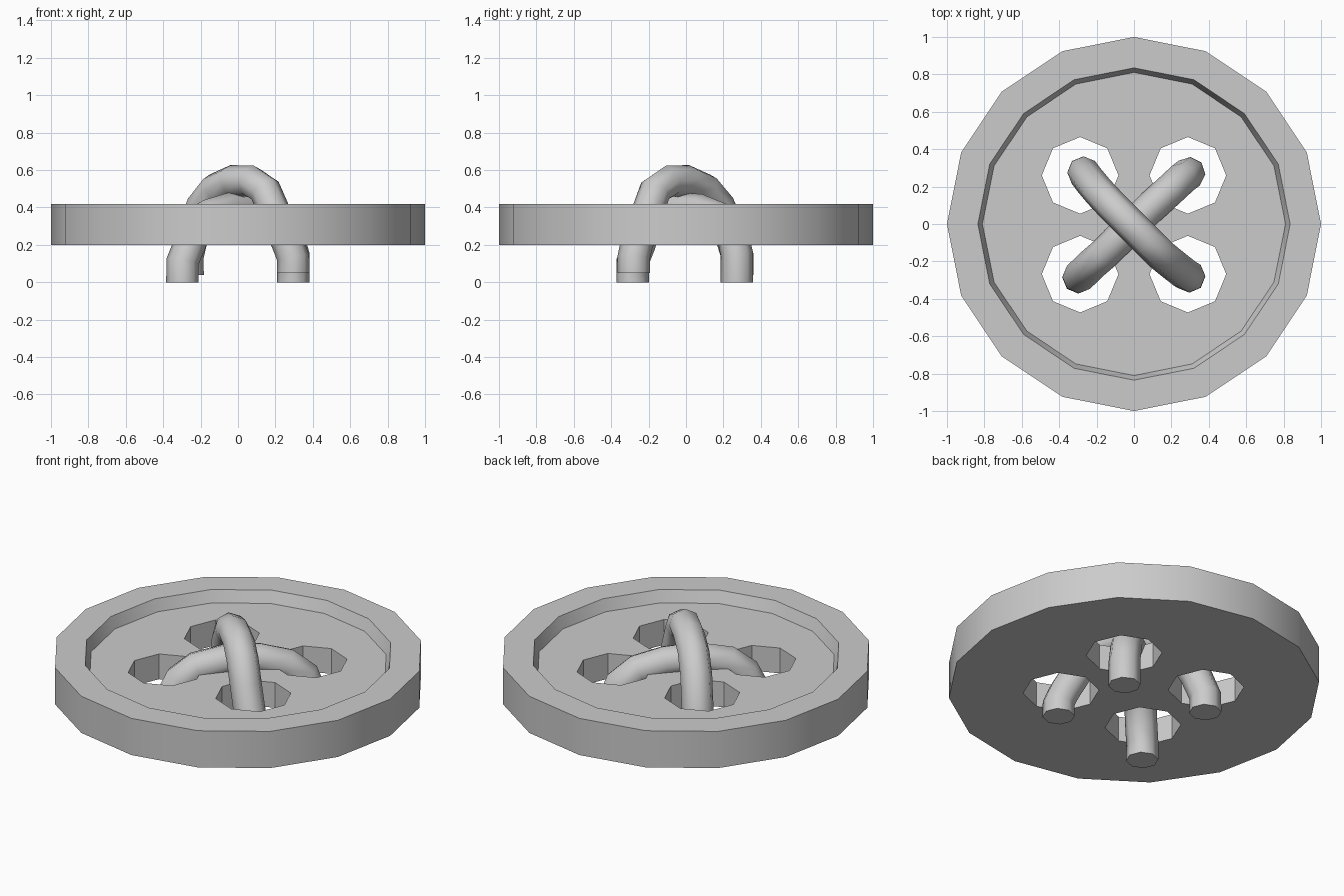
import bpy, bmesh, math
from mathutils import Matrix

if "Cube" in bpy.data.objects:
    bpy.data.objects.remove(bpy.data.objects["Cube"])

grey = bpy.data.materials.new("grey")
grey.diffuse_color = (0.6, 0.6, 0.6, 1)
grey.use_nodes = True
grey.node_tree.nodes["Principled BSDF"].inputs["Base Color"].default_value = grey.diffuse_color


def smooth(obj, degrees):
    bpy.ops.object.select_all(action='DESELECT')
    obj.select_set(True)
    bpy.context.view_layer.objects.active = obj
    bpy.ops.object.shade_smooth_by_angle(angle=math.radians(degrees))


def add_object(name, bm):
    mesh = bpy.data.meshes.new(name)
    bm.to_mesh(mesh)
    bm.free()
    obj = bpy.data.objects.new(name, mesh)
    bpy.context.collection.objects.link(obj)
    return obj


# Button disc: 16-sided profile with a raised rim and a recessed floor
SIDES = 16
bm = bmesh.new()
rings = []
for r, z in [(1, 0.2), (1, 0.418), (0.835, 0.418), (0.81, 0.35)]:
    rings.append([bm.verts.new((r * math.cos(2 * math.pi * i / SIDES),
                                r * math.sin(2 * math.pi * i / SIDES), z))
                  for i in range(SIDES)])
for a, b in zip(rings, rings[1:]):
    for i in range(SIDES):
        j = (i + 1) % SIDES
        bm.faces.new((a[i], a[j], b[j], b[i]))
bm.faces.new(rings[0][::-1])
bm.faces.new(rings[-1])
bmesh.ops.recalc_face_normals(bm, faces=bm.faces)
button = add_object("button_disc", bm)
button.data.materials.append(grey)

# Four octagonal thread holes
bm = bmesh.new()
for x in (-0.288, 0.288):
    for y in (-0.268, 0.26):
        bmesh.ops.create_cone(bm, cap_ends=True, segments=8, radius1=0.205,
                              radius2=0.205, depth=0.6,
                              matrix=Matrix.Translation((x, y, 0.3)))
cutter = add_object("hole_cutter", bm)
cutter.hide_render = True
mod = button.modifiers.new("holes", 'BOOLEAN')
mod.operation = 'DIFFERENCE'
mod.solver = 'EXACT'
mod.object = cutter
bpy.context.view_layer.objects.active = button
bpy.ops.object.modifier_apply(modifier=mod.name)
bpy.data.objects.remove(cutter)
smooth(button, 30)


# Threads: eight-sided tubes swept along a path
def thread(name, points):
    curve = bpy.data.curves.new(name, 'CURVE')
    curve.dimensions = '3D'
    curve.bevel_depth = 0.087
    curve.bevel_resolution = 2
    curve.use_fill_caps = True
    spline = curve.splines.new('POLY')
    spline.points.add(len(points) - 1)
    for p, co in zip(spline.points, points):
        p.co = (*co, 1)
    obj = bpy.data.objects.new(name, curve)
    bpy.context.collection.objects.link(obj)
    bpy.ops.object.select_all(action='DESELECT')
    obj.select_set(True)
    bpy.context.view_layer.objects.active = obj
    bpy.ops.object.convert(target='MESH')
    obj = bpy.context.view_layer.objects.active
    obj.data.materials.clear()
    obj.data.materials.append(grey)
    smooth(obj, 60)


thread("upper_thread", [
    (-0.27, 0.275, 0.04), (-0.27, 0.275, 0.14), (-0.24, 0.235, 0.27),
    (-0.19, 0.175, 0.41), (-0.12, 0.10, 0.50), (-0.03, 0.01, 0.54),
    (0.07, -0.09, 0.54), (0.145, -0.165, 0.49), (0.20, -0.21, 0.36),
    (0.27, -0.265, 0.20), (0.295, -0.28, 0.13), (0.295, -0.28, 0.05)])
thread("lower_thread", [
    (-0.297, -0.285, 0), (-0.297, -0.285, 0.11), (-0.26, -0.25, 0.20),
    (-0.23, -0.22, 0.29), (-0.16, -0.16, 0.36), (-0.04, -0.04, 0.395),
    (0.08, 0.08, 0.385), (0.19, 0.18, 0.345), (0.26, 0.245, 0.27),
    (0.295, 0.272, 0.15), (0.295, 0.272, 0)])
